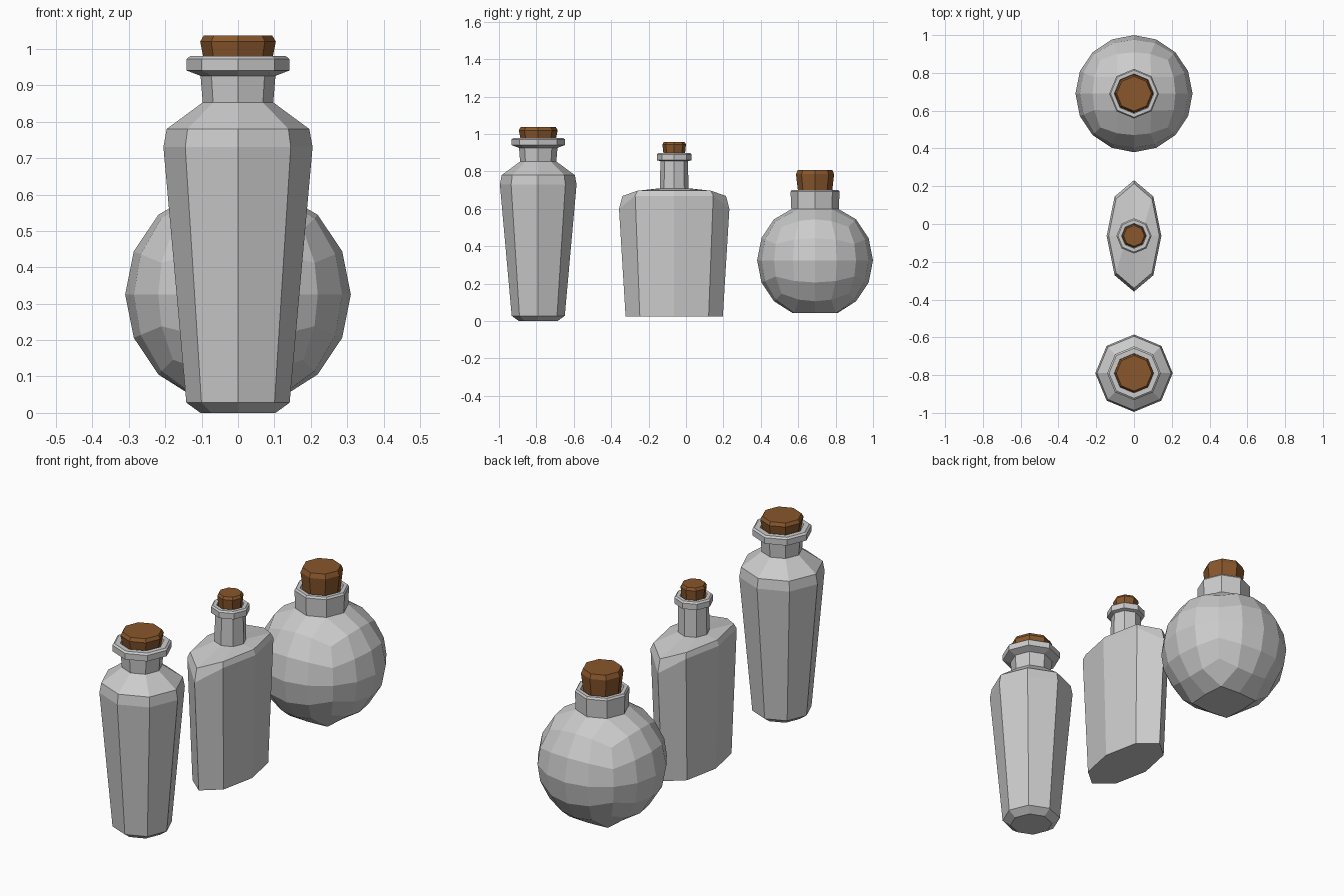
import bpy, bmesh, math

if "Cube" in bpy.data.objects:
    bpy.data.objects.remove(bpy.data.objects["Cube"])

N = 8
cork_mat = bpy.data.materials.new("cork")
cork_mat.diffuse_color = (0.25, 0.095, 0.025, 1)
cork_mat.use_nodes = True
cork_mat.node_tree.nodes["Principled BSDF"].inputs["Base Color"].default_value = cork_mat.diffuse_color


def finish(name, bm, y, mat=None):
    bmesh.ops.recalc_face_normals(bm, faces=bm.faces)
    me = bpy.data.meshes.new(name)
    bm.to_mesh(me)
    bm.free()
    ob = bpy.data.objects.new(name, me)
    ob.location.y = y
    bpy.context.collection.objects.link(ob)
    if mat:
        me.materials.append(mat)
    return ob


def skin(bm, a, b):
    for i in range(N):
        j = (i + 1) % N
        bm.faces.new((a[i], a[j], b[j], b[i]))


def loft(bm, profile, first=None):
    """Eight-sided loft; ring = (z, rx[, ry[, drop of the two y-end corners]])."""
    prev = first
    for ring in profile:
        z, rx = ring[:2]
        ry = ring[2] if len(ring) > 2 else rx
        drop = ring[3] if len(ring) > 3 else 0
        vs = []
        for i in range(N):
            a = math.tau * i / N
            dz = drop if i in (2, 6) else 0
            vs.append(bm.verts.new((rx * math.cos(a), ry * math.sin(a), z - dz)))
        if prev:
            skin(bm, prev, vs)
        else:
            bm.faces.new(vs[::-1])
        prev = vs
    bm.faces.new(prev)


def lathe(name, profile, y, mat=None):
    bm = bmesh.new()
    loft(bm, profile)
    return finish(name, bm, y, mat)


# Tall tapered bottle with flared lip
Y1 = -0.79
lathe("tall_bottle", [(0, 0.103), (0.028, 0.142), (0.73, 0.205), (0.78, 0.196),
                      (0.853, 0.097), (0.926, 0.103), (0.941, 0.142), (0.972, 0.142),
                      (0.98, 0.132), (0.98, 0.105), (0.94, 0.09)], Y1)
lathe("tall_bottle_cork", [(0.93, 0.086), (1.02, 0.104), (1.037, 0.094)], Y1, cork_mat)

# Flat flask with oval body and slim neck
Y2 = -0.063
lathe("flat_flask", [(0.025, 0.127, 0.26), (0.67, 0.145, 0.295, 0.07),
                     (0.697, 0.134, 0.277, 0.028), (0.71, 0.076), (0.855, 0.074),
                     (0.86, 0.093), (0.89, 0.093), (0.898, 0.085), (0.898, 0.066),
                     (0.86, 0.056)], Y2)
lathe("flat_flask_cork", [(0.85, 0.053), (0.945, 0.063), (0.958, 0.055)], Y2, cork_mat)

# Round bottle: quad sphere, flattened base, neck grown from its top patch
Y3, R, ZC = 0.69, 0.31, 0.325
bm = bmesh.new()
bmesh.ops.create_cube(bm, size=2)
bmesh.ops.subdivide_edges(bm, edges=bm.edges[:], cuts=3, use_grid_fill=True)
neck_ring, top_centre = [], None
for v in bm.verts:
    c = v.co.copy()
    patch = max(abs(c.x), abs(c.y)) < 0.6
    for k in range(3):
        v.co[k] = math.tan(c[k] * math.pi / 4)
    v.co = v.co.normalized() * R
    v.co.z += ZC
    if patch and c.z < -0.9:
        v.co.z = 0.042
    elif patch and c.z > 0.9:
        if abs(c.x) + abs(c.y) < 0.1:
            top_centre = v
        else:
            a = round(math.atan2(c.y, c.x) / (math.tau / N)) % N
            v.co = (0.127 * math.cos(a * math.tau / N), 0.127 * math.sin(a * math.tau / N), 0.598)
            neck_ring.append((a, v))
bmesh.ops.delete(bm, geom=[top_centre], context='VERTS')
ring = [v for a, v in sorted(neck_ring, key=lambda p: p[0])]
loft(bm, [(0.692, 0.131), (0.702, 0.124), (0.702, 0.105), (0.66, 0.095)], ring)
finish("round_bottle", bm, Y3)
lathe("round_bottle_cork", [(0.65, 0.086), (0.785, 0.102), (0.808, 0.092)], Y3, cork_mat)
